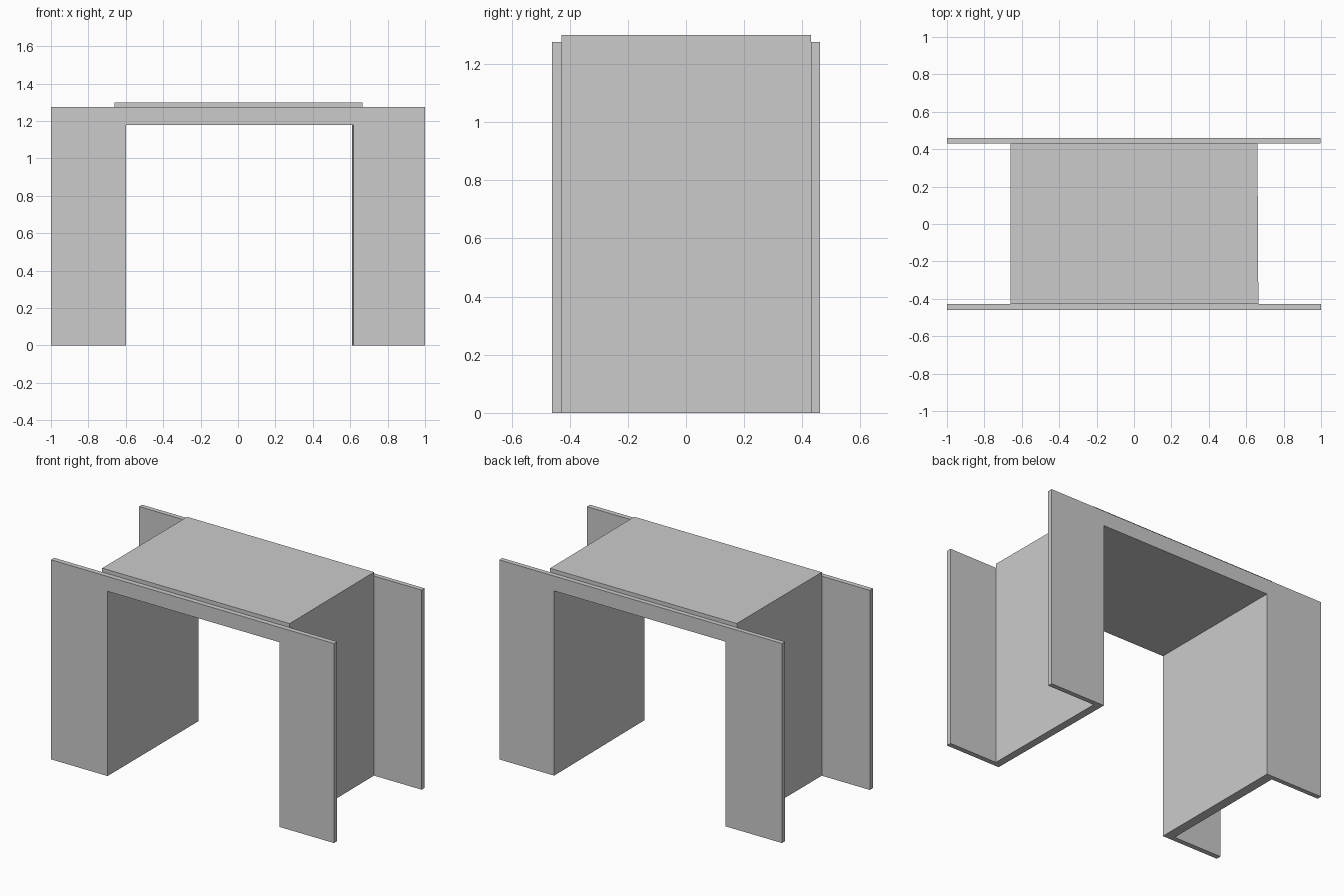
import bpy
import bmesh

if "Cube" in bpy.data.objects:
    bpy.data.objects.remove(bpy.data.objects["Cube"])


def arch(outer_l, outer_r, top, inner_l, inner_r, ceiling):
    """Upside-down U outline in x, z, standing on the floor."""
    return [(outer_l, 0), (inner_l, 0), (inner_l, ceiling), (inner_r, ceiling),
            (inner_r, 0), (outer_r, 0), (outer_r, top), (outer_l, top)]


def loft(name, front, y_front, back, y_back):
    """Closed solid between a front and a back outline."""
    bm = bmesh.new()
    a = [bm.verts.new((x, y_front, z)) for x, z in front]
    b = [bm.verts.new((x, y_back, z)) for x, z in back]
    n = len(a)
    for i in range(n):
        j = (i + 1) % n
        bm.faces.new((a[i], a[j], b[j], b[i]))
    # end caps: left leg, lintel, right leg
    for ring in (a, b):
        for ids in ((0, 1, 2, 7), (2, 3, 6, 7), (3, 4, 5, 6)):
            bm.faces.new([ring[i] for i in ids])
    bmesh.ops.recalc_face_normals(bm, faces=bm.faces)
    mesh = bpy.data.meshes.new(name)
    bm.to_mesh(mesh)
    bm.free()
    obj = bpy.data.objects.new(name, mesh)
    bpy.context.collection.objects.link(obj)


TOP, CEILING = 1.275, 1.18

# Front and back frames, the right-hand side very slightly skewed
front_frame = arch(-1, 1, TOP, -0.6, 0.617, CEILING)
back_frame = arch(-1, 0.997, TOP, -0.6, 0.61, CEILING)
loft("front_frame", front_frame, -0.46, front_frame, -0.428)
loft("back_frame", back_frame, 0.43, back_frame, 0.46)

# Passage lining: two walls and the roof, flush with the openings
loft("passage_lining",
     arch(-0.66, 0.665, 1.30, -0.6, 0.617, CEILING), -0.428,
     arch(-0.66, 0.66, 1.30, -0.6, 0.61, CEILING), 0.43)
